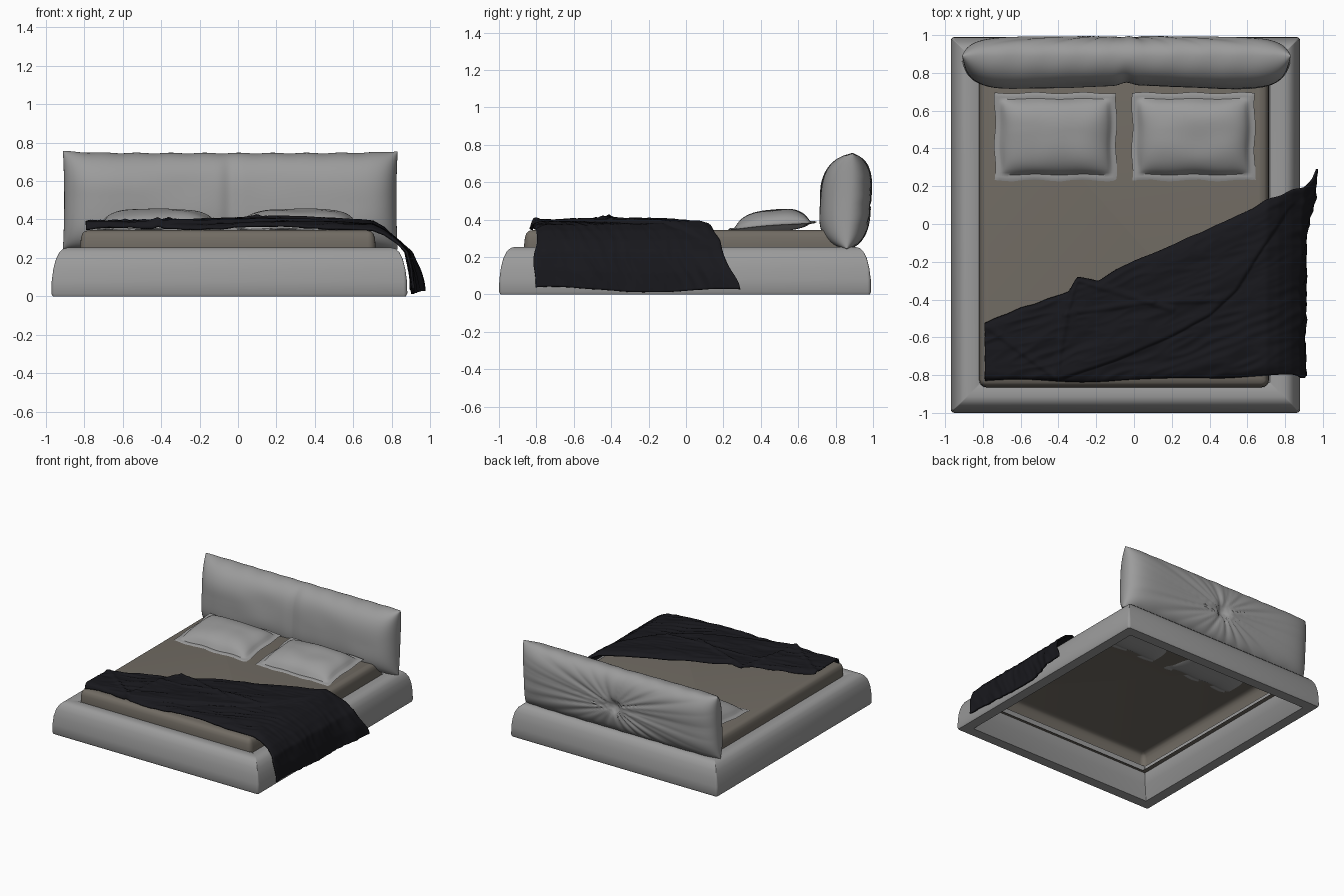
import bpy, bmesh
from math import sin, cos, pi, exp, hypot, atan2, radians
from mathutils import Vector, noise

if "Cube" in bpy.data.objects:
    bpy.data.objects.remove(bpy.data.objects["Cube"])


def material(name, rgb):
    m = bpy.data.materials.new(name)
    m.diffuse_color = (*rgb, 1)
    m.use_nodes = True
    m.node_tree.nodes["Principled BSDF"].inputs["Base Color"].default_value = m.diffuse_color
    return m


def finish(name, bm, mat, angle=40):
    bmesh.ops.remove_doubles(bm, verts=bm.verts, dist=0.0003)
    bmesh.ops.recalc_face_normals(bm, faces=bm.faces)
    me = bpy.data.meshes.new(name)
    bm.to_mesh(me)
    bm.free()
    me.shade_smooth()
    me.set_sharp_from_angle(angle=radians(angle))
    ob = bpy.data.objects.new(name, me)
    bpy.context.collection.objects.link(ob)
    me.materials.append(mat)
    return ob


def add_grid(bm, nu, nv, fn):
    """Grid surface; fn takes two parameters in 0..1."""
    vs = [[bm.verts.new(fn(i / nu, j / nv)) for j in range(nv + 1)] for i in range(nu + 1)]
    for i in range(nu):
        for j in range(nv):
            bm.faces.new((vs[i][j], vs[i + 1][j], vs[i + 1][j + 1], vs[i][j + 1]))


def add_rings(bm, box, profile, radius, close=False, cap=False):
    """Sweep an (inset, z) profile around a rectangle with rounded corners."""
    x0, x1, y0, y1 = box
    loops = []
    for d, z in profile:
        r = max(radius - d, 0.004)
        loop = []
        for k, (cx, cy) in enumerate(((x1 - d - r, y1 - d - r), (x0 + d + r, y1 - d - r),
                                      (x0 + d + r, y0 + d + r), (x1 - d - r, y0 + d + r))):
            for s in range(5):
                a = (k + s / 4) * pi / 2
                loop.append(bm.verts.new((cx + r * cos(a), cy + r * sin(a), z)))
        loops.append(loop)
    pairs = list(zip(loops, loops[1:])) + ([(loops[-1], loops[0])] if close else [])
    for a, b in pairs:
        for i in range(len(a)):
            j = (i + 1) % len(a)
            bm.faces.new((a[i], a[j], b[j], b[i]))
    if cap:
        bm.faces.new(loops[-1])


def interp(x, pts):
    if x <= pts[0][0]:
        return pts[0][1]
    for (xa, ya), (xb, yb) in zip(pts, pts[1:]):
        if x <= xb:
            return ya + (yb - ya) * (x - xa) / (xb - xa)
    return pts[-1][1]


def smooth(x):
    x = min(max(x, 0), 1)
    return x * x * (3 - 2 * x)


grey = material("grey_fabric", (0.33, 0.33, 0.33))
taupe = material("taupe_fabric", (0.165, 0.148, 0.125))
black = material("black_fabric", (0.009, 0.009, 0.012))

# Padded bed frame, mitred and open underneath
bm = bmesh.new()
add_rings(bm, (-0.97, 0.88, -1.0, 0.99),
          [(0.008, 0), (0, 0.015), (0.002, 0.08), (0.010, 0.14), (0.024, 0.195), (0.042, 0.23),
           (0.062, 0.248), (0.085, 0.254), (0.13, 0.252), (0.16, 0.24), (0.172, 0.21),
           (0.14, 0.1), (0.09, 0)], 0.02, close=True)
finish("bed_frame", bm, grey)

# Mattress shell
bm = bmesh.new()
add_rings(bm, (-0.82, 0.715, -0.865, 0.84),
          [(0.05, 0.18), (0.005, 0.18), (0, 0.2), (0, 0.27), (0.004, 0.305), (0.012, 0.328),
           (0.025, 0.34), (0.05, 0.345)], 0.04, cap=True)
finish("mattress", bm, taupe)


# Headboard cushion: smooth front with centre crease, gathered back
def headboard_side(side):
    def fn(a, b):
        u, v = sin((a - 0.5) * pi), sin((b - 0.5) * pi)
        bulge = (max(0, 1 - abs(u) ** 10) * max(0, 1 - abs(v) ** 3.2)) ** 0.5
        px, pz = u * 0.87, v * 0.25
        x = -0.04 + px * (1 - 0.008 * (1 - v * v))
        z = 0.5 + pz * (1.02 - 0.04 * (1 - u ** 6) * (v > 0)) + 0.002 * sin(u * 31) * v ** 8
        y = 0.875 + 0.015 * v
        if side < 0:
            dent = 0.016 * exp(-(px / 0.04) ** 2) + 0.025 * exp(-(px / 0.45) ** 2)
            y -= bulge * (0.165 - dent + 0.006 * noise.noise(Vector((px * 4, pz * 6, 1))))
        else:
            pz += 0.02
            r, t = hypot(px, pz), atan2(pz, px)
            # folds radiate from the middle, stretched along the width
            t = atan2(pz * 2, px)
            wrinkle = abs(sin(8 * t + 1.5 * sin(3 * t))) + 0.6 * abs(sin(13 * t + 1)) - 1
            y += bulge * (0.112 - 0.035 * exp(-(r / 0.05) ** 2)
                          + 0.012 * wrinkle * exp(-r / 0.7) * min(1, r / 0.06))
        return x, y, z
    return fn


bm = bmesh.new()
for side in (-1, 1):
    add_grid(bm, 200, 70, headboard_side(side))
finish("headboard_cushion", bm, grey, 60)


# Pillows with a flat flange, leaning slightly up at the back
def pillow_side(cx, hw, side):
    def fn(a, b):
        u, v = 2 * a - 1, 2 * b - 1
        h = (max(0, 1 - abs(u / 0.9) ** 4) * max(0, 1 - abs(v / 0.84) ** 3)) ** 0.6
        x = cx + hw * u + 0.004 * sin(6 * v + cx) * u ** 4
        y = 0.462 + 0.232 * v + 0.004 * sin(8 * u + 5 * cx) * v ** 4
        rim = min(1 - abs(u), 1 - abs(v))
        z = 0.367 + 0.02 * v + 0.003 * sin(8 * u + 3 * v + cx) * (1 - h)
        lump = 0.008 * noise.noise(Vector((x * 6, y * 6, 2))) * h
        z += 0.08 * h + lump if side > 0 else -0.03 * h
        return x, y, z + side * 0.004 * min(1, rim * 20)
    return fn


for name, cx, hw in (("left_pillow", -0.415, 0.322), ("right_pillow", 0.315, 0.325)):
    bm = bmesh.new()
    for side in (-1, 1):
        add_grid(bm, 56, 44, pillow_side(cx, hw, side))
    finish(name, bm, grey)

# Throw blanket: across the mattress, then hanging over the right rail
X_PATH = [(0, -0.79), (1.49, 0.70), (1.56, 0.76), (1.645, 0.82), (1.72, 0.865), (1.82, 0.888), (1.92, 0.893)]
Z_PATH = [(0, 0.362), (0.5, 0.368), (0.99, 0.38), (1.3, 0.376), (1.49, 0.365), (1.56, 0.335),
          (1.645, 0.285), (1.72, 0.23), (1.82, 0.12), (1.92, 0.02)]
BACK_Y = [(0, -0.53), (0.19, -0.45), (0.45, -0.36), (0.49, -0.29), (0.6, -0.3), (0.79, -0.2), (0.94, -0.14),
          (1.29, 0.02), (1.42, 0.08), (1.49, 0.12), (1.72, 0.2), (1.82, 0.245), (1.92, 0.285)]
LAYER = [(-0.4, -0.83), (-0.1, -0.73), (0.2, -0.6), (0.4, -0.49), (0.54, -0.36), (0.65, -0.18), (0.9, 0.2)]
CREASES = [((-0.79, -0.53), (-0.4, -0.82)), ((-0.31, -0.29), (-0.36, -0.48)), ((-0.36, -0.48), (-0.42, -0.82)),
           ((-0.33, -0.47), (0.1, -0.41)), ((0.1, -0.41), (0.45, -0.4)), ((-0.31, -0.29), (0.2, -0.45))]


def seg_dist(x, y, a, b):
    a, b, p = Vector(a), Vector(b), Vector((x, y))
    t = min(max((p - a).dot(b - a) / (b - a).length_squared, 0), 1)
    return (p - a - t * (b - a)).length


def blanket(s, t):
    L = 1.92 * s
    x, z, back = interp(L, X_PATH), interp(L, Z_PATH), interp(L, BACK_Y)
    front = -0.825 + 0.02 * smooth((L - 0.8) / 0.4) + 0.008 * sin(L * 9)
    back += 0.01 * noise.noise(Vector((L * 9, 0, 5)))
    y = front + (back - front) * t
    w = smooth((L - 1.49) / 0.26)
    flow = noise.noise(Vector(((x + y) * 2, (y - 0.6 * x) * 8, 0)))
    fine = noise.noise(Vector(((x + y) * 4, (y - 0.4 * x) * 18, 3)))
    disp = 0.008 * flow + 0.006 * (1 - 2 * abs(fine)) + 0.018 * smooth((y - interp(x, LAYER)) / 0.02)
    disp += sum(0.009 * exp(-(seg_dist(x, y, a, b) / 0.014) ** 2) for a, b in CREASES)
    disp -= 0.022 * (exp(-t / 0.025) + exp(-(1 - t) / 0.025))
    pleat = 0.01 + 0.012 * noise.noise(Vector((y * 9, z * 3, 7))) + 0.006 * (1 - 2 * abs(noise.noise(Vector((y * 14 + z * 6, z * 4, 9)))))
    x += w * (pleat + 0.055 * smooth((y + 0.1) / 0.25) * smooth((L - 1.6) / 0.3))
    z += (1 - w) * disp + w * (0.01 * sin(y * 8) + 0.02 * smooth((-0.5 - y) / 0.3)) * smooth((L - 1.7) / 0.2)
    y += 0.01 * w * sin(z * 25)
    return x, y, max(z, 0.012)


bm = bmesh.new()
add_grid(bm, 180, 110, blanket)
throw = finish("throw_blanket", bm, black, 60)
solid = throw.modifiers.new("thickness", 'SOLIDIFY')
solid.thickness = 0.012
solid.offset = 0
